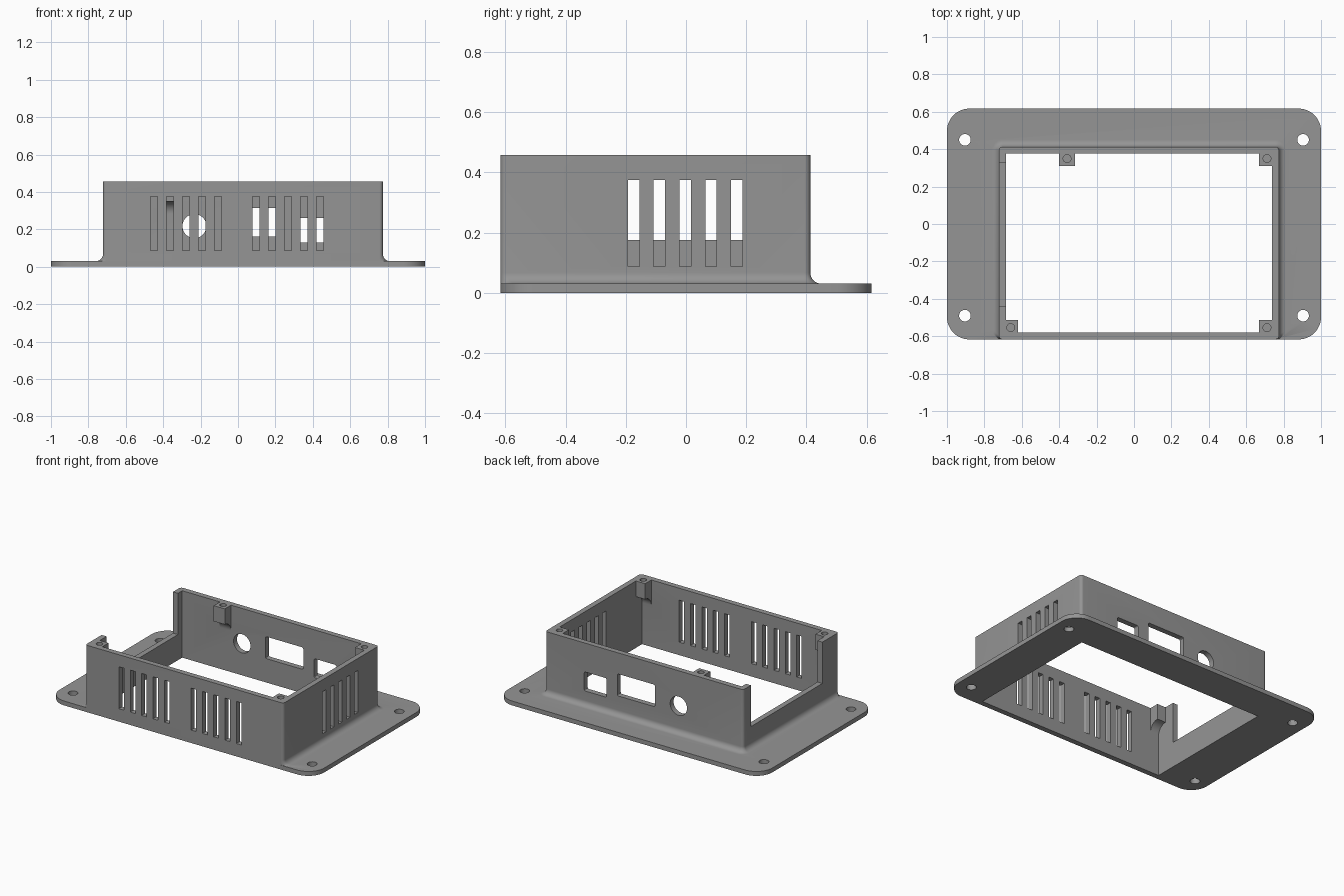
import bpy, bmesh, math

if "Cube" in bpy.data.objects:
    bpy.data.objects.remove(bpy.data.objects["Cube"])

grey = bpy.data.materials.new("plain_grey")
grey.diffuse_color = (0.30, 0.30, 0.30, 1)
grey.use_nodes = True
grey.node_tree.nodes["Principled BSDF"].inputs["Base Color"].default_value = grey.diffuse_color

# Main dimensions
X0, X1, Y0, Y1 = -0.722, 0.775, -0.617, 0.413     # outer walls
WALL, PLATE, TOP, FILLET = 0.037, 0.03, 0.457, 0.037
IX0, IX1, IY0, IY1 = X0 + WALL, X1 - WALL, Y0 + WALL, Y1 - WALL


def rounded_rect(x0, x1, y0, y1, r, n=8):
    pts = []
    for cx, cy, start in ((x1 - r, y1 - r, 0), (x0 + r, y1 - r, 90),
                          (x0 + r, y0 + r, 180), (x1 - r, y0 + r, 270)):
        for i in range(n + 1):
            a = math.radians(start + 90 * i / n)
            pts.append((cx + r * math.cos(a), cy + r * math.sin(a)))
    return pts


def circle(x, y, r, n=32):
    return [(x + r * math.cos(2 * math.pi * i / n),
             y + r * math.sin(2 * math.pi * i / n)) for i in range(n)]


def loft(name, rings):
    """Closed solid skinned through equal-length rings of 3D points."""
    bm = bmesh.new()
    loops = [[bm.verts.new(p) for p in ring] for ring in rings]
    n = len(loops[0])
    for a, b in zip(loops, loops[1:]):
        for i in range(n):
            j = (i + 1) % n
            bm.faces.new((a[i], a[j], b[j], b[i]))
    bm.faces.new(loops[0][::-1])
    bm.faces.new(loops[-1])
    bmesh.ops.recalc_face_normals(bm, faces=bm.faces)
    mesh = bpy.data.meshes.new(name)
    bm.to_mesh(mesh)
    bm.free()
    mesh.materials.append(grey)
    ob = bpy.data.objects.new(name, mesh)
    bpy.context.collection.objects.link(ob)
    return ob


def prism(name, pts, lo, hi, axis="z"):
    """Extrude a 2D outline along an axis."""
    place = {"x": lambda p, h: (h, p[0], p[1]),
             "y": lambda p, h: (p[0], h, p[1]),
             "z": lambda p, h: (p[0], p[1], h)}[axis]
    return loft(name, [[place(p, h) for p in pts] for h in (lo, hi)])


def rect(a0, a1, b0, b1):
    return [(a0, b0), (a1, b0), (a1, b1), (a0, b1)]


def combine(target, other, operation):
    mod = target.modifiers.new(operation, 'BOOLEAN')
    mod.operation, mod.solver, mod.object = operation, 'EXACT', other
    bpy.context.view_layer.objects.active = target
    bpy.ops.object.modifier_apply(modifier=mod.name)
    bpy.data.objects.remove(other)


# Mounting flange
case = prism("enclosure_frame", rounded_rect(-1, 1, -0.617, 0.617, 0.12, 12), 0, PLATE)

# Walls, flaring into the flange on every side but the flush front
rings = []
levels = [(FILLET, PLATE / 2)]
for i in range(9):
    a = math.radians(90 * i / 8)
    levels.append((FILLET * (1 - math.sin(a)), PLATE + FILLET * (1 - math.cos(a))))
levels.append((0, TOP))
for off, z in levels:
    outline = rounded_rect(X0 - off, X1 + off, Y0, Y1 + off, 0.02 + off)
    rings.append([(x, y, z) for x, y in outline])
combine(case, loft("walls", rings), 'UNION')

# Central opening
combine(case, prism("opening", rect(IX0, IX1, IY0, IY1), -0.1, 0.6), 'DIFFERENCE')

# Screw lugs with curved undersides: x range, wall side, hole centre
R = 0.067
for x0, x1, side, hx in ((-0.40, -0.316, 1, -0.358), (0.668, IX1 + 0.01, 1, 0.711),
                         (0.668, IX1 + 0.01, -1, 0.711), (IX0 - 0.01, -0.62, -1, -0.659)):
    wy = IY1 if side > 0 else IY0
    prof = [(wy + side * 0.01, TOP), (wy - side * R, TOP), (wy - side * R, 0.35)]
    for i in range(1, 11):
        a = math.radians(90 * i / 10)
        prof.append((wy - side * R * (1 - math.sin(a)), 0.35 - R * (1 - math.cos(a))))
    prof.append((wy + side * 0.01, 0.35 - R))
    combine(case, prism("lug", prof, x0, x1, "x"), 'UNION')
    hole = circle(hx, wy - side * 0.026, 0.021, 24)
    combine(case, prism("lug_hole", hole, 0.37, 0.6), 'DIFFERENCE')

# Flange mounting holes
for x in (-0.904, 0.904):
    for y in (-0.49, 0.45):
        combine(case, prism("mount_hole", circle(x, y, 0.031), -0.1, 0.1), 'DIFFERENCE')

# Vent slots in the front and right walls
for i in range(5):
    d = 0.0857 * i
    for start in (-0.449, 0.096):
        c = start + d
        combine(case, prism("slot", rect(c - 0.019, c + 0.019, 0.088, 0.375),
                            Y0 - 0.05, IY0 + 0.01, "y"), 'DIFFERENCE')
    c = -0.174 + d
    combine(case, prism("slot", rect(c - 0.019, c + 0.019, 0.088, 0.375),
                        IX1 - 0.01, X1 + 0.05, "x"), 'DIFFERENCE')

# Connector openings in the back wall
for outline in (circle(-0.233, 0.217, 0.064, 40),
                rounded_rect(-0.055, 0.23, 0.163, 0.313, 0.01, 3),
                rounded_rect(0.312, 0.48, 0.13, 0.26, 0.01, 3)):
    combine(case, prism("port", outline, IY1 - 0.01, Y1 + 0.05, "y"), 'DIFFERENCE')

# Wide notch in the left wall
combine(case, prism("notch", rect(-0.441, 0.33, 0.175, 0.6), X0 - 0.05, IX0 + 0.005, "x"),
        'DIFFERENCE')

# Smooth fillets and holes, crisp edges
bpy.ops.object.select_all(action='DESELECT')
case.select_set(True)
bpy.context.view_layer.objects.active = case
bpy.ops.object.shade_smooth_by_angle(angle=math.radians(30))
